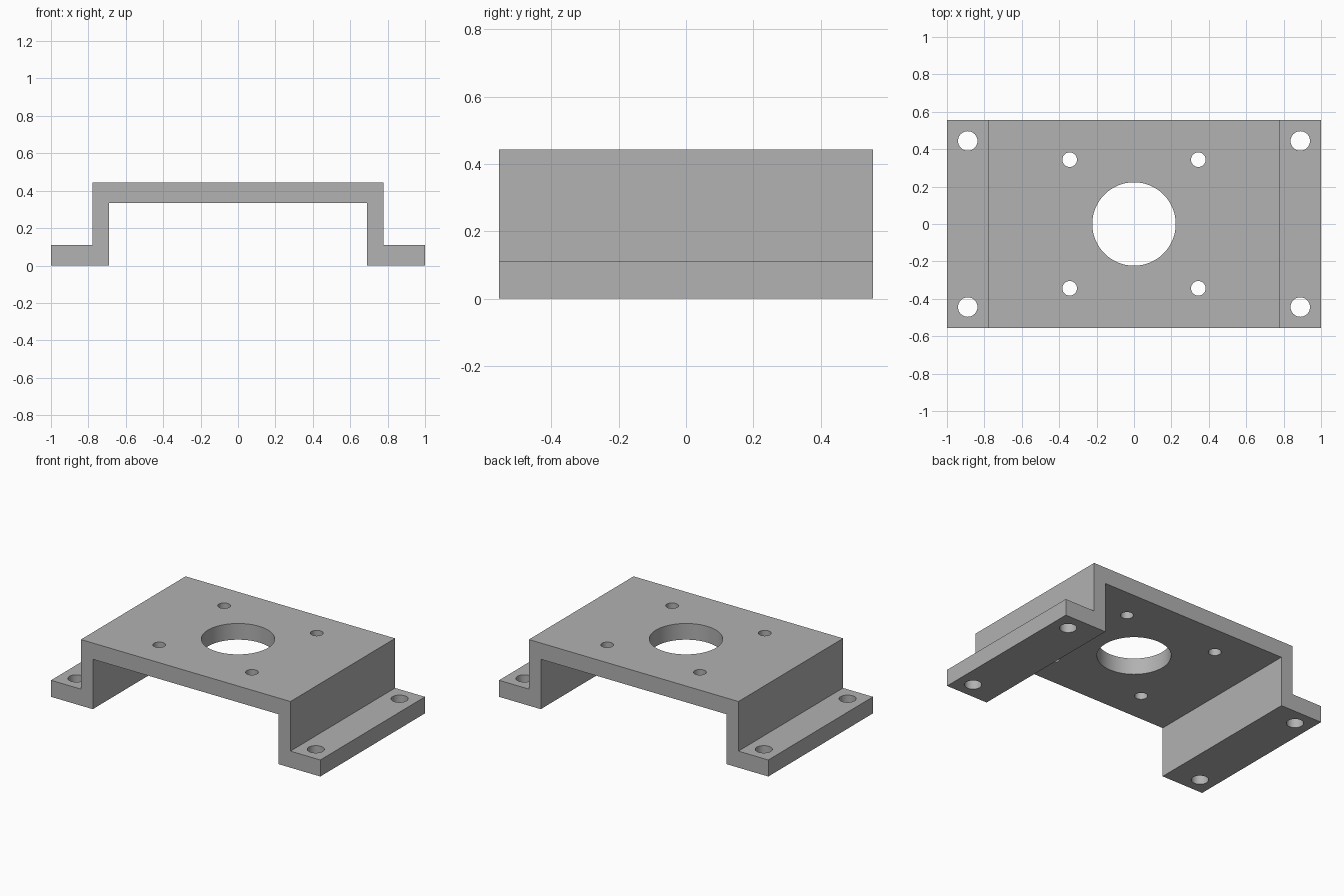
import bpy, bmesh, math
from mathutils import Matrix

cube = bpy.data.objects.get("Cube")
if cube:
    bpy.data.objects.remove(cube, do_unlink=True)

DEPTH = 1.11
HOLES = [(0, 0, 0.223)]                       # central bore
for sx in (-1, 1):
    for sy in (-1, 1):
        HOLES.append((sx * 0.344, sy * 0.344, 0.039))   # plate screws
        HOLES.append((sx * 0.889, sy * 0.444, 0.052))   # foot bolts

grey = bpy.data.materials.new("plain grey")
grey.use_nodes = True
colour = (0.445, 0.445, 0.445, 1)
grey.diffuse_color = colour
grey.node_tree.nodes["Principled BSDF"].inputs["Base Color"].default_value = colour


def make_object(name, bm):
    bmesh.ops.recalc_face_normals(bm, faces=bm.faces)
    mesh = bpy.data.meshes.new(name)
    bm.to_mesh(mesh)
    bm.free()
    mesh.materials.append(grey)
    obj = bpy.data.objects.new(name, mesh)
    bpy.context.collection.objects.link(obj)
    return obj


# Bracket body: mirrored hat profile extruded front to back
half = [(0.69, 0.335), (0.69, 0), (1, 0), (1, 0.111), (0.778, 0.111), (0.778, 0.444)]
profile = half + [(-x, z) for x, z in reversed(half)]
bm = bmesh.new()
face = bm.faces.new([bm.verts.new((x, -DEPTH / 2, z)) for x, z in profile])
extruded = bmesh.ops.extrude_face_region(bm, geom=[face])["geom"]
bmesh.ops.translate(bm, vec=(0, DEPTH, 0),
                    verts=[v for v in extruded if isinstance(v, bmesh.types.BMVert)])
bracket = make_object("mounting_bracket", bm)

# Drill all holes with one cutter
bm = bmesh.new()
for x, y, r in HOLES:
    bmesh.ops.create_cone(bm, cap_ends=True, segments=64, radius1=r, radius2=r,
                          depth=1, matrix=Matrix.Translation((x, y, 0.2)))
cutter = make_object("hole_cutter", bm)
cutter.hide_render = True

drill = bracket.modifiers.new("drill_holes", 'BOOLEAN')
drill.operation = 'DIFFERENCE'
drill.solver = 'EXACT'
drill.object = cutter

bpy.ops.object.select_all(action='DESELECT')
bracket.select_set(True)
bpy.context.view_layer.objects.active = bracket
bpy.ops.object.modifier_apply(modifier=drill.name)
bpy.data.objects.remove(cutter, do_unlink=True)

# Smooth bores, crisp edges
bpy.ops.object.shade_smooth_by_angle(angle=math.radians(30))
